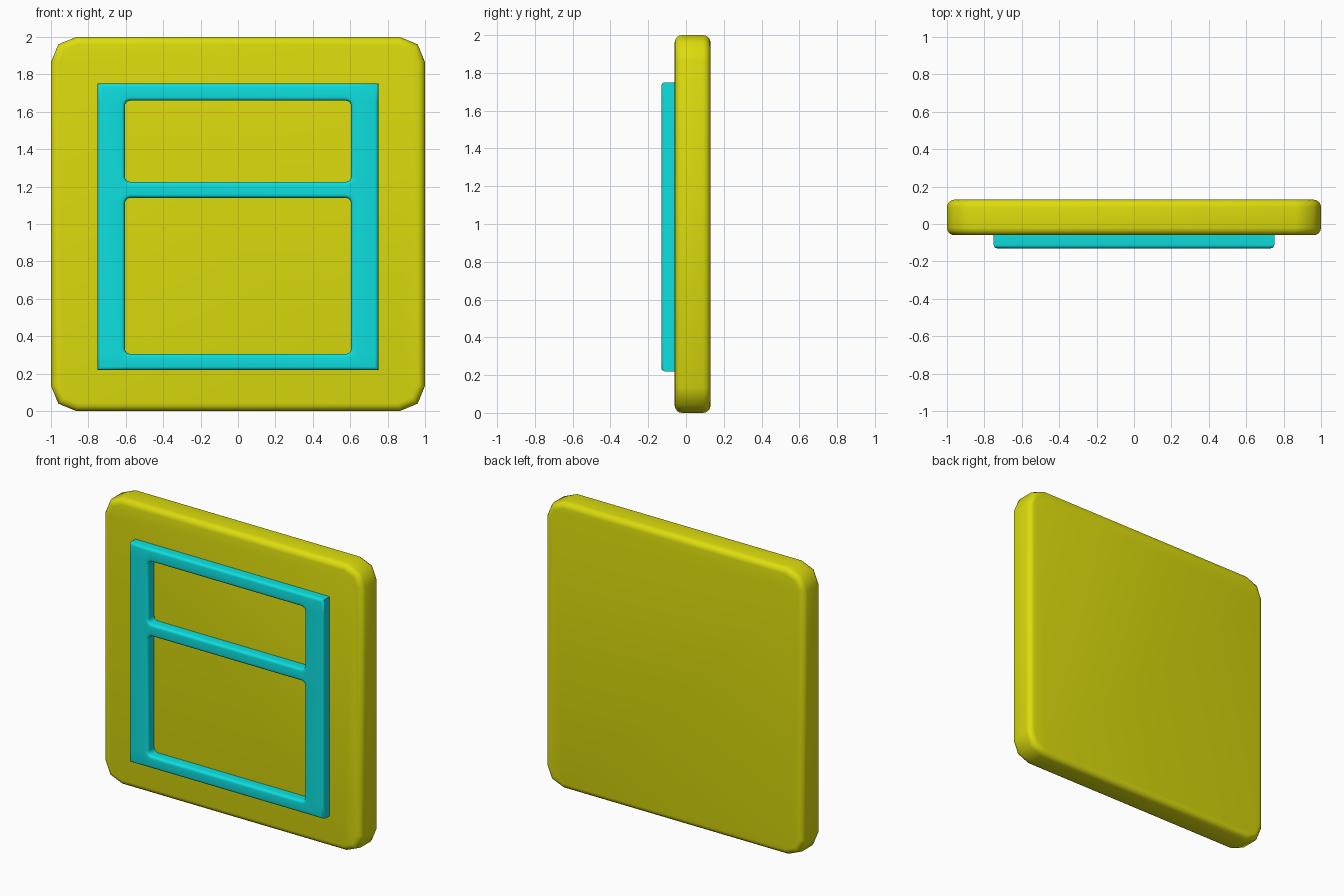
import bpy, bmesh, math

cube = bpy.data.objects.get("Cube")
if cube:
    bpy.data.objects.remove(cube, do_unlink=True)


def material(name, rgb):
    mat = bpy.data.materials.new(name)
    mat.use_nodes = True
    mat.diffuse_color = (*rgb, 1)
    mat.node_tree.nodes["Principled BSDF"].inputs["Base Color"].default_value = (*rgb, 1)
    return mat


def plate(name, xs, zs, front, back, holes, corner, radius, corner_segments, rim, mat):
    """Grid plate facing -y, with open cells, rounded corners and a soft rim."""
    bm = bmesh.new()
    grid = [[bm.verts.new((x, front, z)) for z in zs] for x in xs]
    for i in range(len(xs) - 1):
        for j in range(len(zs) - 1):
            if (i, j) not in holes:
                bm.faces.new((grid[i][j], grid[i + 1][j], grid[i + 1][j + 1], grid[i][j + 1]))
    loose = [v for v in bm.verts if not v.link_faces]
    bmesh.ops.delete(bm, geom=loose, context="VERTS")
    extruded = bmesh.ops.extrude_face_region(bm, geom=bm.faces[:], use_keep_orig=True)["geom"]
    moved = [g for g in extruded if isinstance(g, bmesh.types.BMVert)]
    bmesh.ops.translate(bm, verts=moved, vec=(0, back - front, 0))
    bmesh.ops.recalc_face_normals(bm, faces=bm.faces[:])

    # Round the corners that run through the thickness
    def is_corner(e):
        a, b = e.verts
        return abs(a.co.y - b.co.y) > 0.01 and corner(a.co)
    bmesh.ops.bevel(bm, geom=[e for e in bm.edges if is_corner(e)], offset=radius,
                    segments=corner_segments, profile=0.5, affect="EDGES")

    # Soften the front and back outlines
    outline = [e for e in bm.edges if len(e.link_faces) == 2
               and e.calc_face_angle() > math.radians(60)
               and abs(e.verts[0].co.y - e.verts[1].co.y) < 0.001]
    bmesh.ops.bevel(bm, geom=outline, offset=rim, segments=4, profile=0.5, affect="EDGES")
    bmesh.ops.recalc_face_normals(bm, faces=bm.faces[:])
    mesh = bpy.data.meshes.new(name)
    bm.to_mesh(mesh)
    bm.free()
    mesh.materials.append(mat)
    obj = bpy.data.objects.new(name, mesh)
    bpy.context.collection.objects.link(obj)
    bpy.ops.object.select_all(action="DESELECT")
    obj.select_set(True)
    bpy.context.view_layer.objects.active = obj
    bpy.ops.object.shade_smooth_by_angle(angle=math.radians(50))
    return obj


yellow = material("yellow", (0.72, 0.72, 0.004))
cyan = material("cyan", (0.004, 0.74, 0.74))

# Backing panel with clipped round corners
plate("back_panel", (-1, 1), (0, 2), -0.06, 0.13, [], lambda co: True, 0.135, 2, 0.04, yellow)

# Raised frame with a crossbar and two openings
plate("front_frame", (-0.75, -0.605, 0.605, 0.75), (0.22, 0.305, 1.14, 1.225, 1.66, 1.75),
      -0.13, 0.0, [(1, 1), (1, 3)],
      lambda co: abs(co.x) < 0.7 and 0.25 < co.z < 1.7, 0.03, 4, 0.018, cyan)
